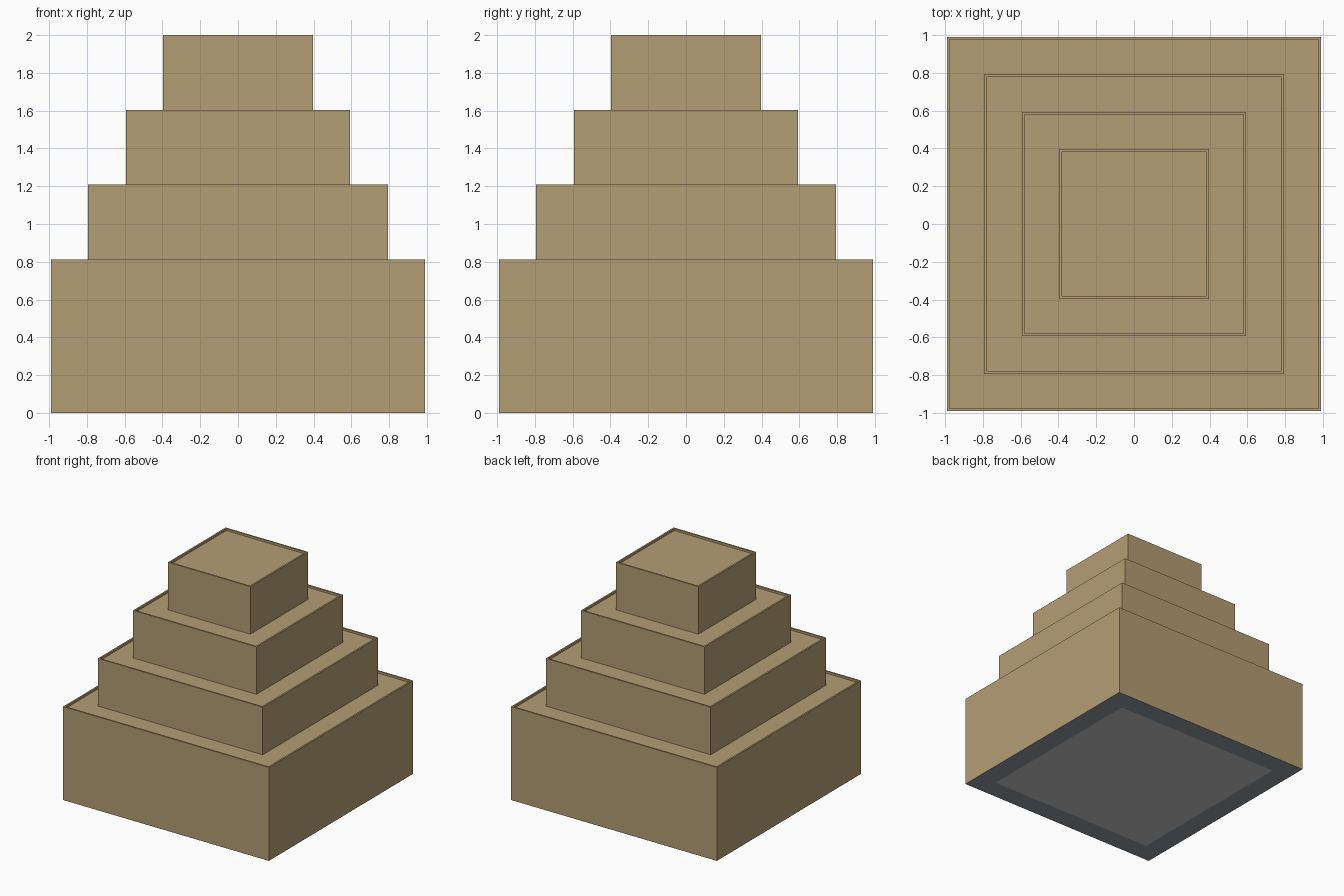
import bpy, bmesh

if "Cube" in bpy.data.objects:
    bpy.data.objects.remove(bpy.data.objects["Cube"])


def material(name, rgb):
    m = bpy.data.materials.new(name)
    m.diffuse_color = (*rgb, 1.0)
    m.use_nodes = True
    m.node_tree.nodes["Principled BSDF"].inputs["Base Color"].default_value = m.diffuse_color
    return m


tan = material("sandstone tan", (0.457, 0.342, 0.174))
slate = material("blue grey", (0.287, 0.328, 0.366))
grey = material("light grey", (0.56, 0.56, 0.56))

RIM_W = 0.02    # parapet thickness
RIM_H = 0.018   # parapet height above the roof


def tier(name, half, z0, z1, ground=False):
    """Square block with a low parapet around a sunken flat roof."""
    bm = bmesh.new()
    bmesh.ops.create_cube(bm, size=1.0)
    for v in bm.verts:
        v.co = (v.co.x * 2 * half, v.co.y * 2 * half, z0 + (v.co.z + 0.5) * (z1 - z0))
    bm.normal_update()
    top = max(bm.faces, key=lambda f: f.calc_center_median().z)
    bottom = min(bm.faces, key=lambda f: f.calc_center_median().z)

    # Parapet: inset the roof, then sink it straight down
    bmesh.ops.inset_region(bm, faces=[top], thickness=RIM_W)
    sunk = bmesh.ops.extrude_discrete_faces(bm, faces=[top])["faces"][0]
    old_edges = list(sunk.verts)
    bmesh.ops.translate(bm, verts=old_edges, vec=(0, 0, -RIM_H))

    if ground:
        # Underside: blue grey border around a light grey centre
        border = bmesh.ops.inset_region(bm, faces=[bottom], thickness=0.25)["faces"]
        for f in border:
            f.material_index = 1
        bottom.material_index = 2
    else:
        # Hidden face resting on the roof below
        bmesh.ops.delete(bm, geom=[bottom], context="FACES_ONLY")

    bmesh.ops.recalc_face_normals(bm, faces=bm.faces)
    mesh = bpy.data.meshes.new(name)
    bm.to_mesh(mesh)
    bm.free()
    for m in (tan, slate, grey):
        mesh.materials.append(m)
    bpy.context.collection.objects.link(bpy.data.objects.new(name, mesh))


# Four stepped storeys, each standing on the sunken roof of the one below
tops = [0.813, 1.209, 1.604, 2.0]
halves = [0.99, 0.793, 0.594, 0.396]
names = ["ground_storey", "second_storey", "third_storey", "top_storey"]
base = 0.0
for i, (name, half, top_z) in enumerate(zip(names, halves, tops)):
    tier(name, half, base, top_z, ground=(i == 0))
    base = top_z - RIM_H
